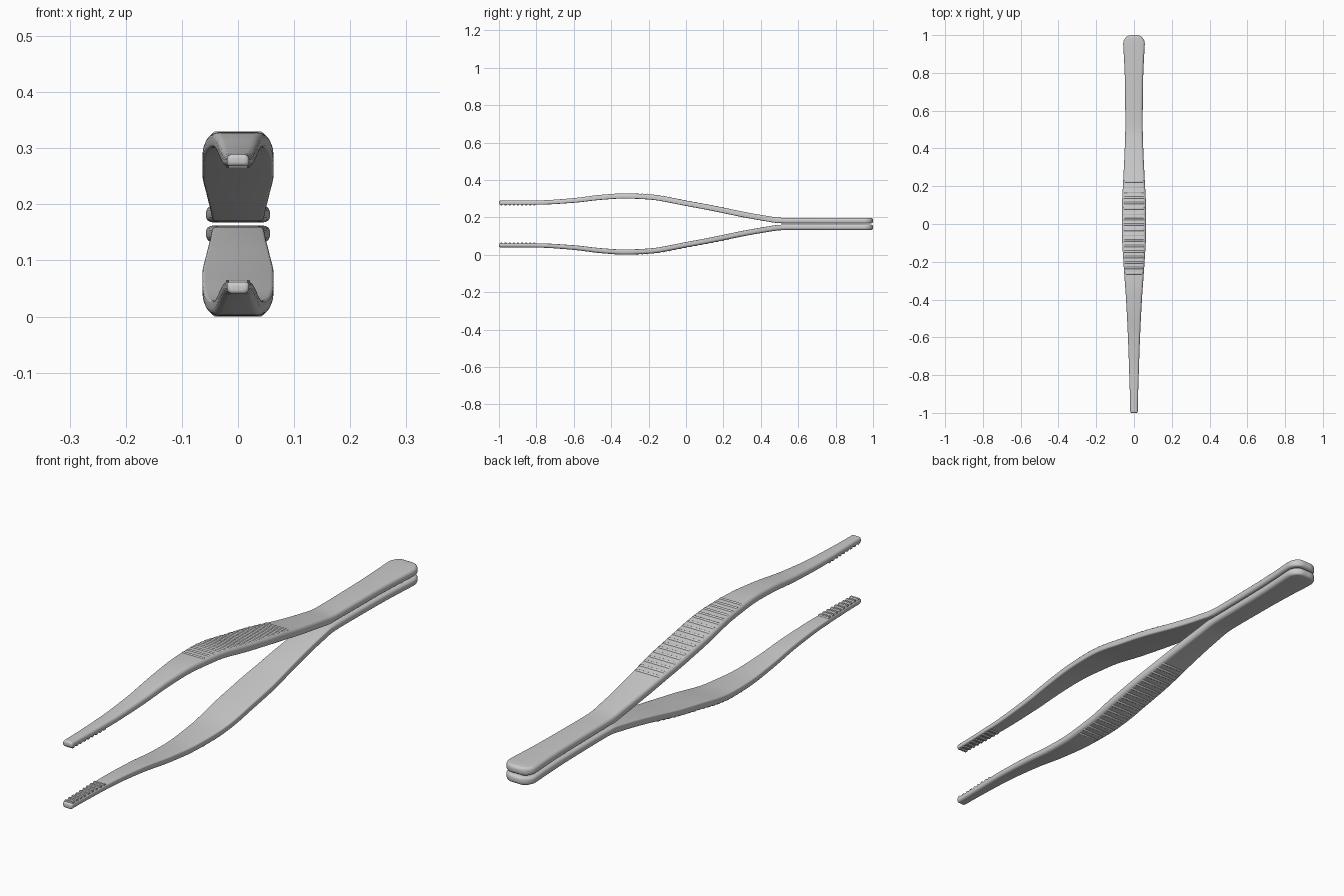
import bpy, bmesh, math
from mathutils import Vector

if "Cube" in bpy.data.objects:
    bpy.data.objects.remove(bpy.data.objects["Cube"])

MID = 0.165  # height of the plane between the two arms

# centre line height, half width and half thickness along y (upper arm)
PATH = [(-1, .279), (-.88, .279), (-.78, .280), (-.6, .291), (-.45, .308), (-.33, .315), (-.2, .310),
        (0, .276), (.15, .248), (.3, .217), (.43, .194), (.5, .184), (.54, .183), (1, .183)]
WIDTH = [(-1, .020), (-.8, .025), (-.6, .032), (-.4, .042), (-.2, .056), (-.05, .0635), (.08, .0635),
         (.25, .056), (.4, .049), (.52, .046), (.75, .048), (.88, .053), (.95, .057), (1, .057)]
THICK = [(-1, .0105), (-.75, .0115), (-.4, .0135), (.3, .0145), (1, .015)]


def sample(tab, x):
    """Smooth cubic interpolation through a small table."""
    n = len(tab)
    x = min(max(x, tab[0][0]), tab[-1][0])
    i = max(k for k in range(n - 1) if tab[k][0] <= x)

    def slope(k):
        if k in (0, n - 1):
            return 0
        a = (tab[k][1] - tab[k-1][1]) / (tab[k][0] - tab[k-1][0])
        b = (tab[k+1][1] - tab[k][1]) / (tab[k+1][0] - tab[k][0])
        return 0 if a * b <= 0 else 2 * a * b / (a + b)
    (x0, y0), (x1, y1) = tab[i], tab[i+1]
    h = x1 - x0
    t = (x - x0) / h
    return ((2*t**3 - 3*t**2 + 1) * y0 + (t**3 - 2*t**2 + t) * h * slope(i)
            + (3*t**2 - 2*t**3) * y1 + (t**3 - t**2) * h * slope(i+1))


def frame(y):
    """Point on the centre line, its tangent and its outward normal."""
    e = .004
    t = Vector((0, 2 * e, sample(PATH, y + e) - sample(PATH, y - e))).normalized()
    if abs(y) > .99:
        t = Vector((0, 1, 0))
    return Vector((0, y, sample(PATH, y))), t, Vector((0, -t.z, t.y))


def inset(d, r):
    return r - math.sqrt(max(0, r*r - (r - d)**2)) if d < r else 0


def section(y):
    """Rounded rectangle, softer on the outer side."""
    w, h = sample(WIDTH, y), sample(THICK, y)
    d = 1 - abs(y)
    w -= inset(d, .045 if y > 0 else .008)
    h -= inset(d, .012 if y > 0 else .007)
    ro = min(.013, h * .95)
    ri = min(.011 if y > .5 else .006, h * .95)
    c, _, n = frame(y)
    pts = []
    for q, (sx, sz, r) in enumerate([(1, 1, ro), (-1, 1, ro), (-1, -1, ri), (1, -1, ri)]):
        for k in range(6):
            a = math.pi / 2 * (q + k / 5)
            pts.append(c + Vector((sx * (w - r) + r * math.cos(a), 0, 0))
                       + n * (sz * (h - r) + r * math.sin(a)))
    return pts


def skin(bm, rings):
    """Join rings of points into a closed solid."""
    vs = [[bm.verts.new(p) for p in ring] for ring in rings]
    n = len(vs[0])
    for a, b in zip(vs, vs[1:]):
        for k in range(n):
            bm.faces.new((a[k], a[(k+1) % n], b[(k+1) % n], b[k]))
    bm.faces.new(vs[0])
    bm.faces.new(vs[-1])


def finish(bm, name, upper, angle):
    if not upper:
        for v in bm.verts:
            v.co.z = 2 * MID - v.co.z
    bmesh.ops.recalc_face_normals(bm, faces=bm.faces)
    me = bpy.data.meshes.new(name)
    bm.to_mesh(me)
    bm.free()
    ob = bpy.data.objects.new(name, me)
    bpy.context.collection.objects.link(ob)
    bpy.ops.object.select_all(action='DESELECT')
    ob.select_set(True)
    bpy.context.view_layer.objects.active = ob
    bpy.ops.object.shade_smooth_by_angle(angle=math.radians(angle))


# stations along the arm, closer together at the rounded ends
tip = [-1 + .01 * (1 - math.cos(k * math.pi / 12)) for k in range(7)]
tail = [1 - .045 * (1 - math.cos(k * math.pi / 24)) for k in range(13)]
stations = sorted(tip + tail + [-.98 + k * .024 for k in range(81)])

for upper in (True, False):
    side = "upper" if upper else "lower"

    # arm
    bm = bmesh.new()
    skin(bm, [section(y) for y in stations])
    finish(bm, side + "_arm", upper, 40)

    # raised finger grip bars on the outer face
    bm = bmesh.new()
    for i in range(18):
        y = -.262 + i * .0285
        c, t, n = frame(y)
        w, h = sample(WIDTH, y), sample(THICK, y)
        rings = []
        for s, r, drop in [(-1, .003, .0055), (-.93, .0055, .002), (-.85, .006, 0),
                           (.85, .006, 0), (.93, .0055, .002), (1, .003, .0055)]:
            o = c + Vector((s * (w - .004), 0, 0)) + n * (h - .003 - drop)
            rings.append([o + (t * math.cos(a) + n * math.sin(a)) * r
                          for a in [k * math.pi / 5 for k in range(10)]])
        skin(bm, rings)
    finish(bm, side + "_grip_bars", upper, 40)

    # gripping teeth on the inner face near the tip
    bm = bmesh.new()
    for i in range(9):
        y = -.985 + i * .022
        rings = []
        w = sample(WIDTH, y) - .003
        for x in (-w, w):
            ring = []
            for dy, depth in [(-.009, -.004), (-.006, .0035), (.002, .0035), (.010, -.004)]:
                c, t, n = frame(y)
                ring.append(c + Vector((x, 0, 0)) + t * dy - n * (sample(THICK, y) + depth))
            rings.append(ring)
        skin(bm, rings)
    finish(bm, side + "_teeth", upper, 20)
